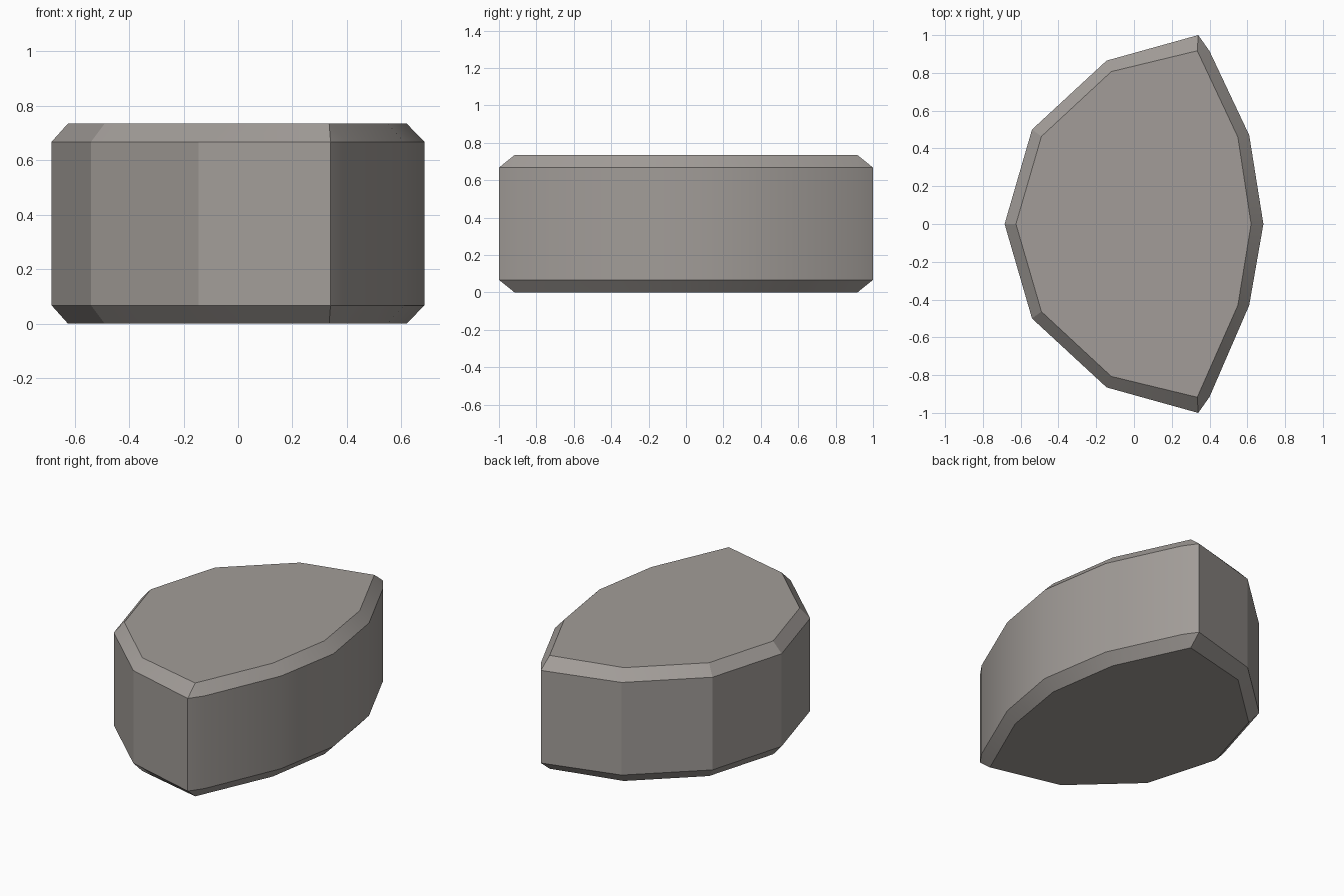
import bpy, bmesh, math

if "Cube" in bpy.data.objects:
    bpy.data.objects.remove(bpy.data.objects["Cube"])

# Outline of the block seen from above, each with its chamfered inset point
OUTER = [(0.34, 1.0), (-0.145, 0.865), (-0.54, 0.5), (-0.685, 0),
         (-0.54, -0.5), (-0.145, -0.865), (0.34, -1.0), (0.40, -0.915),
         (0.61, -0.43), (0.685, 0), (0.61, 0.47), (0.40, 0.915)]
INNER = [(0.335, 0.917), (-0.12, 0.807), (-0.49, 0.464), (-0.625, 0),
         (-0.49, -0.464), (-0.12, -0.807), (0.335, -0.917), (0.335, -0.917),
         (0.55, -0.43), (0.62, 0), (0.55, 0.46), (0.335, 0.917)]

# Stack of rings: bottom chamfer, straight wall, top chamfer
bm = bmesh.new()
rings = [[bm.verts.new((x, y, z)) for x, y in pts]
         for pts, z in ((INNER, 0), (OUTER, 0.067), (OUTER, 0.667), (INNER, 0.734))]
n = len(OUTER)
for lower, upper in zip(rings, rings[1:]):
    for i in range(n):
        j = (i + 1) % n
        bm.faces.new((lower[i], lower[j], upper[j], upper[i]))
bm.faces.new(rings[0][::-1])
bm.faces.new(rings[-1])
# Corner chamfers close to a single point
bmesh.ops.remove_doubles(bm, verts=bm.verts[:], dist=0.001)
bmesh.ops.recalc_face_normals(bm, faces=bm.faces[:])

mesh = bpy.data.meshes.new("stone_block")
bm.to_mesh(mesh)
bm.free()
block = bpy.data.objects.new("stone_block", mesh)
bpy.context.collection.objects.link(block)

# Warm grey stone
mat = bpy.data.materials.new("warm grey stone")
mat.diffuse_color = (0.36, 0.335, 0.315, 1)
mat.use_nodes = True
mat.node_tree.nodes["Principled BSDF"].inputs["Base Color"].default_value = mat.diffuse_color
mesh.materials.append(mat)

# The shallow curved side is smooth, the wider facets stay flat
bpy.context.view_layer.objects.active = block
block.select_set(True)
bpy.ops.object.shade_smooth_by_angle(angle=math.radians(22))
